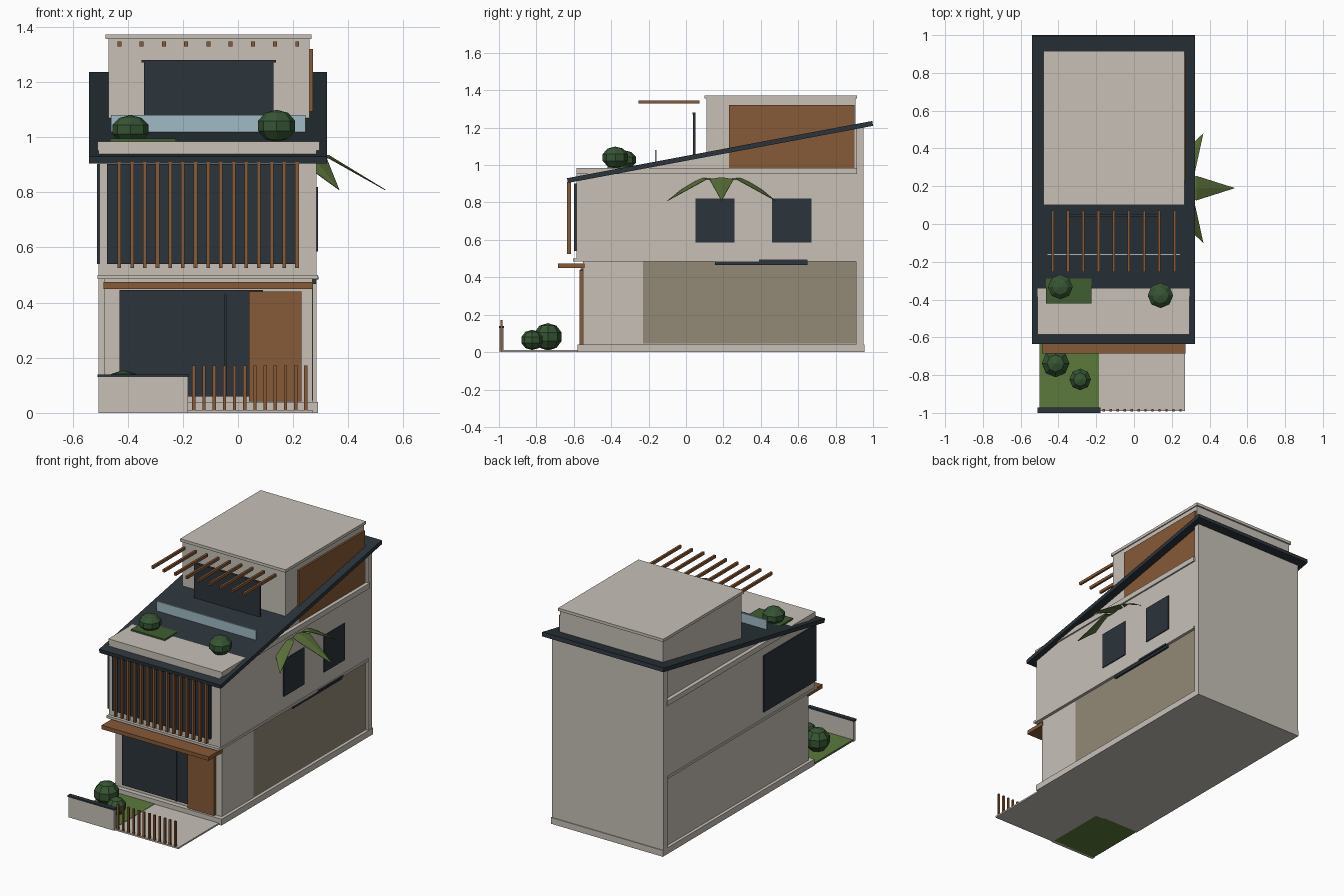
import bpy, bmesh, math
from mathutils import Vector

cube = bpy.data.objects.get("Cube")
if cube:
    bpy.data.objects.remove(cube, do_unlink=True)


def material(name, rgb):
    m = bpy.data.materials.new(name)
    m.use_nodes = True
    m.diffuse_color = (*rgb, 1)
    bsdf = next(n for n in m.node_tree.nodes if n.type == "BSDF_PRINCIPLED")
    bsdf.inputs["Base Color"].default_value = (*rgb, 1)
    bsdf.inputs["Roughness"].default_value = 0.8
    return m


WALL = material("warm white plaster", (0.57, 0.53, 0.475))
DARK = material("dark slate", (0.024, 0.034, 0.043))
WOOD = material("timber brown", (0.24, 0.10, 0.038))
TAN = material("tan cladding", (0.29, 0.255, 0.185))
GLASS = material("pale blue glass", (0.35, 0.49, 0.56))
BUSH = material("bush green", (0.037, 0.09, 0.034))
LAWN = material("lawn green", (0.105, 0.195, 0.045))
LEAF = material("leaf green", (0.10, 0.155, 0.04))
MOSS = material("planter green", (0.05, 0.11, 0.03))


def finish(bm, name, mat):
    bmesh.ops.recalc_face_normals(bm, faces=bm.faces)
    me = bpy.data.meshes.new(name)
    bm.to_mesh(me)
    bm.free()
    me.materials.append(mat)
    ob = bpy.data.objects.new(name, me)
    bpy.context.collection.objects.link(ob)
    return ob


def add_box(bm, x, y, z):
    verts = bmesh.ops.create_cube(bm, size=1)["verts"]
    for v in verts:
        v.co = [(a + b) / 2 + c * (b - a) for (a, b), c in zip((x, y, z), v.co)]


def box(name, mat, x, y, z):
    bm = bmesh.new()
    add_box(bm, x, y, z)
    return finish(bm, name, mat)


def row(name, mat, count, first, last, width, y, z):
    """Evenly spaced bars along x, joined in one object."""
    bm = bmesh.new()
    for i in range(count):
        c = first + (last - first) * i / (count - 1)
        add_box(bm, (c - width / 2, c + width / 2), y, z)
    return finish(bm, name, mat)


def side_profile(name, mat, x, points):
    """Extrude a y-z outline along x."""
    bm = bmesh.new()
    face = bm.faces.new([bm.verts.new((x[0], y, z)) for y, z in points])
    new = bmesh.ops.extrude_face_region(bm, geom=[face])["geom"]
    bmesh.ops.translate(bm, vec=(x[1] - x[0], 0, 0),
                        verts=[g for g in new if isinstance(g, bmesh.types.BMVert)])
    return finish(bm, name, mat)


def bush(name, centre, r, squash):
    bm = bmesh.new()
    bmesh.ops.create_uvsphere(bm, u_segments=8, v_segments=5, radius=r)
    for v in bm.verts:
        v.co.z *= squash
        v.co += Vector(centre)
    return finish(bm, name, BUSH)


def roof_z(y):
    return 0.918 + (y + 0.63) * 0.187


# Main masses
box("plinth", WALL, (-0.505, 0.29), (-0.58, 0.955), (0, 0.04))
side_profile("core_walls", WALL, (-0.485, 0.27),
             [(-0.55, 0.03), (0.93, 0.03), (0.93, roof_z(0.93)), (-0.55, roof_z(-0.55))])
side_profile("back_wall", WALL, (-0.505, 0.285),
             [(0.91, 0.03), (0.95, 0.03), (0.95, roof_z(0.95)), (0.91, roof_z(0.91))])
box("upper_storey", WALL, (-0.505, 0.285), (-0.585, 0.91), (0.495, 0.952))
box("floor_slab", WALL, (-0.51, 0.29), (-0.605, 0.91), (0.485, 0.5))
box("terrace_slab", WALL, (-0.51, 0.295), (-0.585, 0.915), (0.952, 0.985))
box("side_cladding", TAN, (0.2, 0.2715), (-0.23, 0.925), (0.045, 0.487))

# Sloping roof
half = 0.013
side_profile("sloping_roof", DARK, (-0.54, 0.322),
             [(-0.632, roof_z(-0.632) - half), (1, roof_z(1) - half),
              (0.996, roof_z(1) + half), (-0.636, roof_z(-0.636) + half)])

# Roof room with pergola
box("roof_room", WALL, (-0.47, 0.26), (0.11, 0.905), (0.98, 1.357))
box("roof_room_cap", WALL, (-0.48, 0.267), (0.1, 0.915), (1.355, 1.373))
box("roof_room_timber_panel", WOOD, (0.2, 0.2715), (0.23, 0.9), (0.985, 1.32))
box("roof_room_door", DARK, (-0.34, 0.128), (0.038, 0.05), (1.03, 1.275))
box("roof_room_door_header", DARK, (-0.35, 0.137), (0.036, 0.052), (1.27, 1.28))
row("pergola_beams", WOOD, 9, -0.43, 0.215, 0.014, (-0.254, 0.072), (1.328, 1.346))
box("glass_railing", GLASS, (-0.46, 0.245), (-0.167, -0.157), (1.0, 1.08))

# Upper front and side glazing with fins
box("upper_front_glazing", DARK, (-0.475, 0.22), (-0.6, -0.58), (0.54, 0.902))
box("upper_corner_glazing", DARK, (-0.512, -0.5), (-0.59, -0.06), (0.54, 0.902))
row("timber_fins", WOOD, 15, -0.43, 0.214, 0.013, (-0.635, -0.615), (0.525, 0.91))
for i, y in enumerate((0.155, 0.565)):
    box(f"side_window_{i + 1}", DARK, (0.28, 0.291), (y - 0.105, y + 0.105), (0.585, 0.82))
box("side_vent_window", DARK, (0.265, 0.284), (0.155, 0.65), (0.467, 0.485))
box("side_vent_header", DARK, (0.28, 0.2915), (0.39, 0.65), (0.483, 0.495))

# Ground floor front
box("entry_canopy", WOOD, (-0.488, 0.272), (-0.685, -0.54), (0.45, 0.475))
box("ground_glazing", DARK, (-0.43, 0.04), (-0.56, -0.54), (0.06, 0.435))
box("glazing_mullion", DARK, (-0.05, -0.04), (-0.566, -0.55), (0.06, 0.435))
box("glazing_header", DARK, (-0.43, 0.09), (-0.564, -0.54), (0.433, 0.446))
box("timber_door", WOOD, (0.04, 0.23), (-0.57, -0.54), (0.042, 0.44))

# Front yard
box("path", WALL, (-0.185, 0.27), (-0.99, -0.57), (0, 0.01))
box("lawn", LAWN, (-0.5, -0.185), (-0.98, -0.57), (0, 0.012))
box("garden_wall", WALL, (-0.505, -0.182), (-0.997, -0.975), (0, 0.13))
box("garden_wall_coping", DARK, (-0.51, -0.178), (-1, -0.972), (0.13, 0.14))
row("fence_pickets", WOOD, 12, -0.16, 0.246, 0.012, (-0.992, -0.98), (0.008, 0.172))

# Planting
box("terrace_planter", MOSS, (-0.465, -0.225), (-0.42, -0.275), (0.98, 0.995))
bush("lawn_bush_large", (-0.415, -0.738, 0.082), 0.077, 0.95)
bush("lawn_bush_small", (-0.285, -0.823, 0.065), 0.06, 0.9)
bush("terrace_bush_left", (-0.39, -0.333, 1.028), 0.069, 0.75)
bush("terrace_bush_right", (0.14, -0.378, 1.041), 0.071, 0.82)

# Palm leaves growing out of the side wall
bm = bmesh.new()
root = Vector((0.2, 0.19, 0.935))
for degrees in (-60, 0, 60):
    a = math.radians(degrees)
    out = Vector((math.cos(a), math.sin(a), 0))
    side = Vector((-math.sin(a), math.cos(a), 0)) * 0.065
    middle = root + out * 0.13
    middle.z = 0.925
    tip = root + out * 0.335
    tip.z = 0.81
    r, m, t = (bm.verts.new(p) for p in (root, middle + Vector((0, 0, 0.01)), tip))
    for s in (-1, 1):
        edge = bm.verts.new(middle + side * s)
        bm.faces.new((r, edge, m))
        bm.faces.new((m, edge, t))
leaves = finish(bm, "palm_leaves", LEAF)
thick = leaves.modifiers.new("thickness", "SOLIDIFY")
thick.thickness = 0.003
